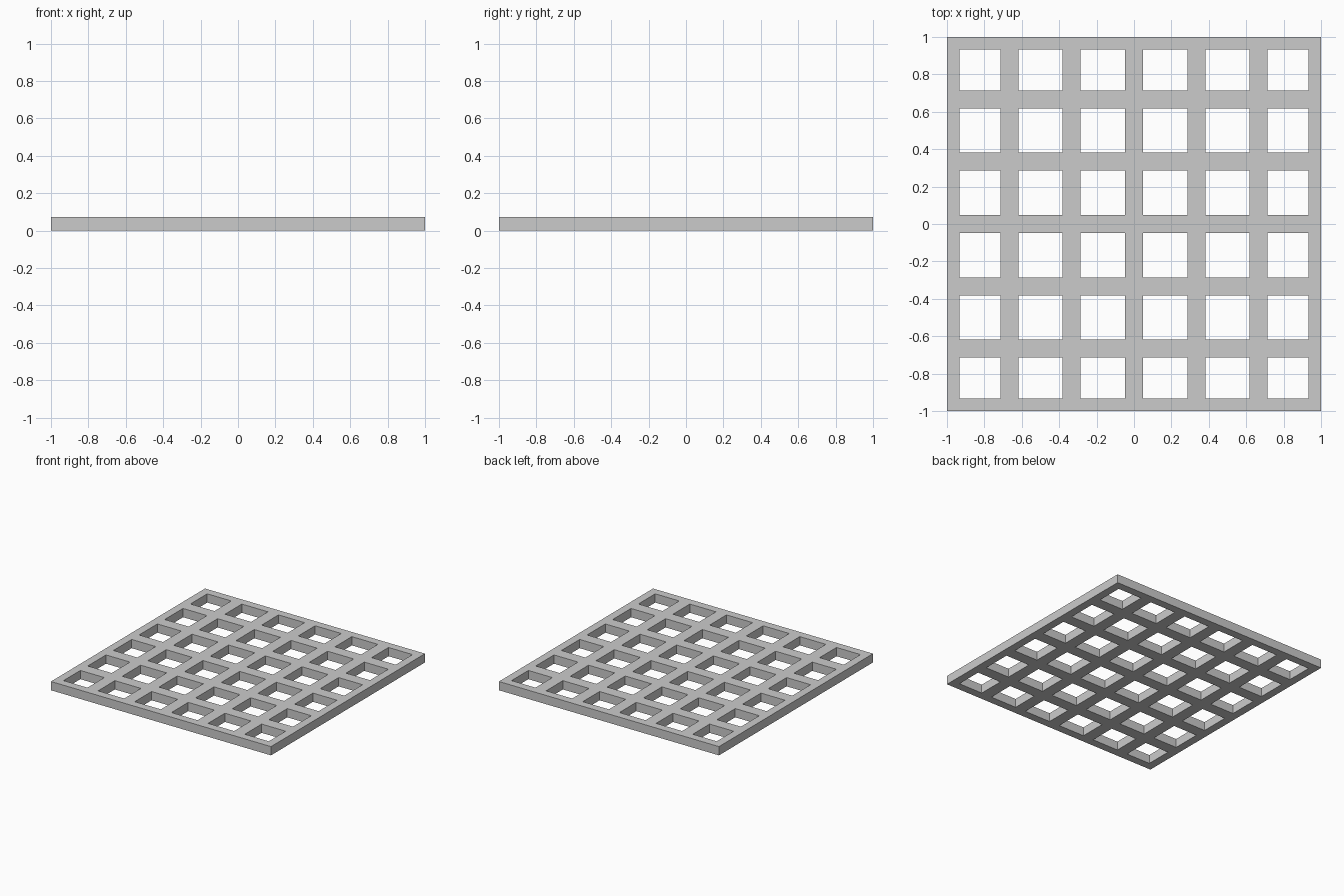
import bpy, bmesh

if "Cube" in bpy.data.objects:
    bpy.data.objects.remove(bpy.data.objects["Cube"])

HEIGHT = 0.072
CELLS = 6
HALF_BAR = 0.048
RIM = 0.067

# Cut lines along one axis: outer edge, hole edges, outer edge
lines = [-1, -1 + RIM]
for i in range(1, CELLS):
    c = -1 + 2 * i / CELLS
    lines += [c - HALF_BAR, c + HALF_BAR]
lines += [1 - RIM, 1]
n = len(lines)

# Flat lattice: odd/odd spans are the holes
bm = bmesh.new()
verts = [[bm.verts.new((x, y, 0)) for y in lines] for x in lines]
for i in range(n - 1):
    for j in range(n - 1):
        if not (i % 2 and j % 2):
            bm.faces.new((verts[i][j], verts[i + 1][j],
                          verts[i + 1][j + 1], verts[i][j + 1]))

# Thicken upwards into a solid plate
top = bmesh.ops.extrude_face_region(bm, geom=bm.faces[:], use_keep_orig=True)
bmesh.ops.translate(bm, vec=(0, 0, HEIGHT),
                    verts=[g for g in top["geom"] if isinstance(g, bmesh.types.BMVert)])
bmesh.ops.recalc_face_normals(bm, faces=bm.faces[:])

mesh = bpy.data.meshes.new("lattice_panel")
bm.to_mesh(mesh)
bm.free()
panel = bpy.data.objects.new("lattice_panel", mesh)
bpy.context.collection.objects.link(panel)
